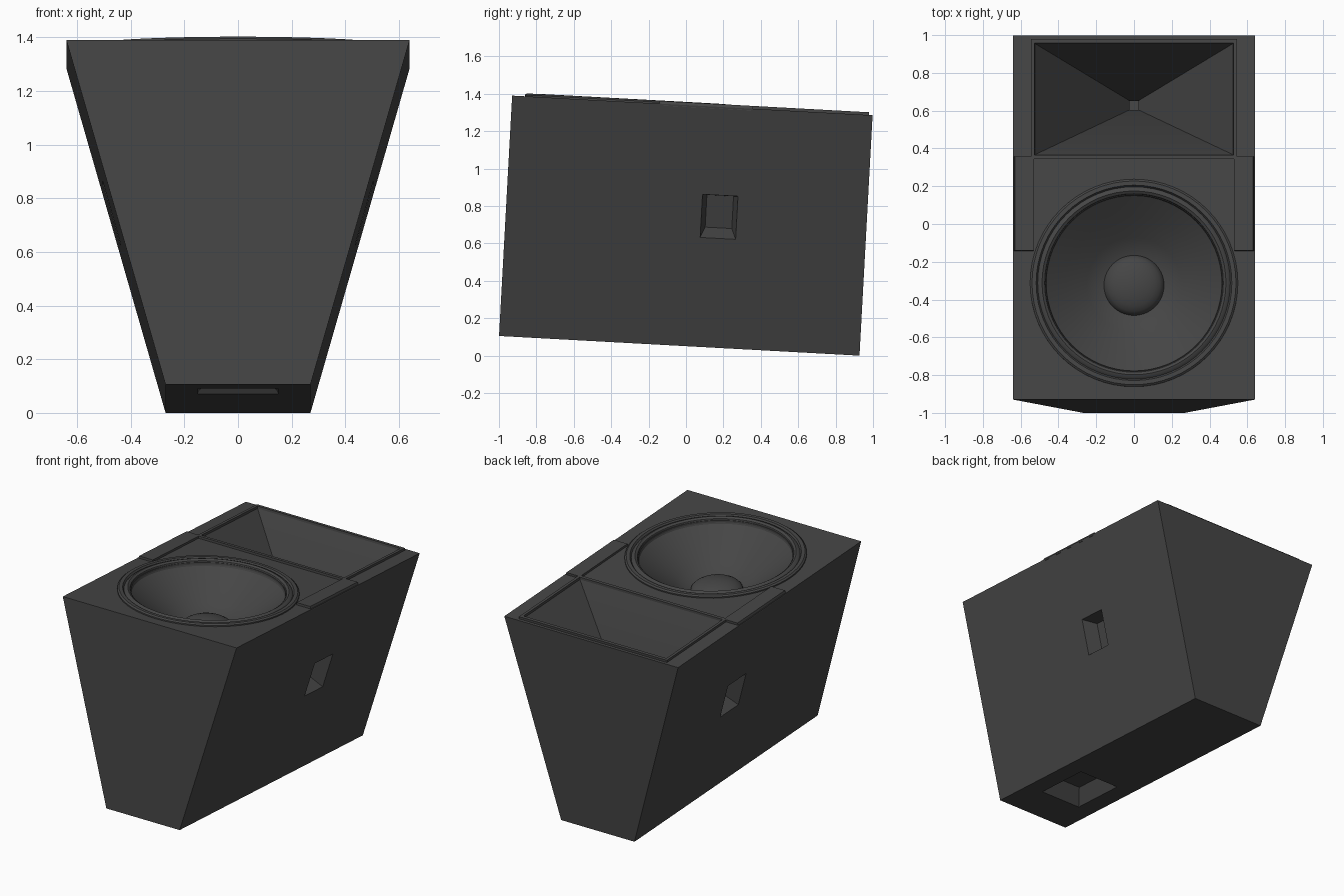
import bpy, bmesh, math
from mathutils import Matrix, Vector

if "Cube" in bpy.data.objects:
    bpy.data.objects.remove(bpy.data.objects["Cube"])

# Local frame: x across, y along the cabinet, z from its narrow base to the driver face
L, H = 0.965, 1.287
TOP, BASE = 0.64, 0.27
TILT = Matrix.Translation((0, -0.036, 0.0528)) @ Matrix.Rotation(math.radians(-3.12), 4, 'X')

mat = bpy.data.materials.new("dark_grey")
mat.diffuse_color = (0.06, 0.06, 0.06, 1)
mat.use_nodes = True
mat.node_tree.nodes["Principled BSDF"].inputs["Base Color"].default_value = mat.diffuse_color


def make(name, bm):
    bmesh.ops.recalc_face_normals(bm, faces=bm.faces)
    me = bpy.data.meshes.new(name)
    bm.to_mesh(me)
    bm.free()
    ob = bpy.data.objects.new(name, me)
    bpy.context.collection.objects.link(ob)
    me.materials.append(mat)
    ob.matrix_world = TILT
    return ob


def loft(name, loops):
    """Closed solid joining loops of equal point count."""
    bm = bmesh.new()
    rows = [[bm.verts.new(p) for p in loop] for loop in loops]
    n = len(rows[0])
    for a, b in zip(rows, rows[1:]):
        for i in range(n):
            j = (i + 1) % n
            bm.faces.new((a[i], a[j], b[j], b[i]))
    bm.faces.new(rows[0])
    bm.faces.new(rows[-1][::-1])
    return make(name, bm)


def rect(cx, cy, hx, hy, z):
    return [(cx + i * hx, cy + j * hy, z) for i, j in ((-1, -1), (1, -1), (1, 1), (-1, 1))]


def ring(r, z, cy, n=64):
    return [(r * math.cos(2 * math.pi * i / n), cy + r * math.sin(2 * math.pi * i / n), z)
            for i in range(n)]


def cut(target, cutter):
    m = target.modifiers.new("cut", 'BOOLEAN')
    m.operation, m.solver, m.object = 'DIFFERENCE', 'EXACT', cutter
    bpy.context.view_layer.objects.active = target
    bpy.ops.object.modifier_apply(modifier=m.name)
    bpy.data.objects.remove(cutter)


def smooth(ob, angle=35):
    bpy.ops.object.select_all(action='DESELECT')
    ob.select_set(True)
    bpy.context.view_layer.objects.active = ob
    bpy.ops.object.shade_smooth_by_angle(angle=math.radians(angle))


WY = -0.347          # woofer centre
HY = 0.628           # horn centre

# Wedge cabinet
cabinet = loft("cabinet", [rect(0, 0, BASE, L, 0), rect(0, 0, TOP, L, H)])

# Horn frame, raised slightly from the face
horn_frame = loft("horn_frame", [rect(0, HY, 0.545, 0.318, H - 0.03), rect(0, HY, 0.545, 0.318, H + 0.015)])


def horn_cutter():
    # Pyramid flare with a small square throat
    return loft("horn_cutter", [rect(0, HY, 0.025, 0.025, H - 0.66), rect(0, HY, 0.025, 0.025, H - 0.6),
                                rect(0, HY, 0.525, 0.295, H), rect(0, HY, 0.53, 0.3, H + 0.06)])


cut(cabinet, horn_cutter())
cut(horn_frame, horn_cutter())

# Woofer cone, cut as a bowl
cut(cabinet, loft("cone_cutter", [ring(r, H + z, WY) for r, z in
                                  ((0.15, -0.235), (0.25, -0.175), (0.36, -0.10), (0.465, -0.02), (0.47, 0.06))]))

# Carry pockets on both sides and under the base
for s in (-1, 1):
    slope = Vector((s * H, 0, -s * s * (TOP - BASE))).normalized()
    mid = Vector((s * (BASE + (TOP - BASE) * 0.70 / H), 0.175, 0.70))
    up = Vector((s * (TOP - BASE), 0, H)).normalized()
    loops = []
    for d, k in ((-0.10, 0.75), (0.0, 1.0), (0.03, 1.0)):
        loops.append([tuple(mid + slope * d + up * (b * 0.12 * k) + Vector((0, a * 0.095 * k, 0)))
                      for a, b in ((-1, -1), (1, -1), (1, 1), (-1, 1))])
    cut(cabinet, loft("side_pocket_cutter", loops))
cut(cabinet, loft("base_pocket_cutter", [rect(0, -0.5, 0.15, 0.19, -0.03), rect(0, -0.5, 0.15, 0.19, 0),
                                         rect(0, -0.5, 0.10, 0.13, 0.10)]))

# Woofer rim with rolled surround
profile = [(0.55, -0.005), (0.55, 0.008), (0.54, 0.016), (0.518, 0.016), (0.51, 0.004), (0.50, 0.013),
           (0.487, 0.017), (0.473, 0.008), (0.462, -0.022)]
bm = bmesh.new()
rows = [[bm.verts.new(p) for p in ring(r, H + z, WY)] for r, z in profile]
for a, b in zip(rows, rows[1:]):
    for i in range(64):
        j = (i + 1) % 64
        bm.faces.new((a[i], a[j], b[j], b[i]))
rim = make("woofer_rim", bm)

# Dust cap dome
cap = loft("dust_cap", [ring(0.16 * math.cos(t), H - 0.232 + 0.07 * math.sin(t), WY)
                        for t in (math.radians(a) for a in (0, 15, 30, 45, 60, 75, 86))])

# Thin raised strips along the edges beside the woofer
for s, side in ((-1, "left"), (1, "right")):
    loft("edge_strip_" + side, [rect(s * 0.585, 0.074, 0.053, 0.25, H - 0.01),
                                rect(s * 0.58, 0.074, 0.05, 0.25, H + 0.015)])

for ob in (cabinet, rim, cap):
    smooth(ob)
